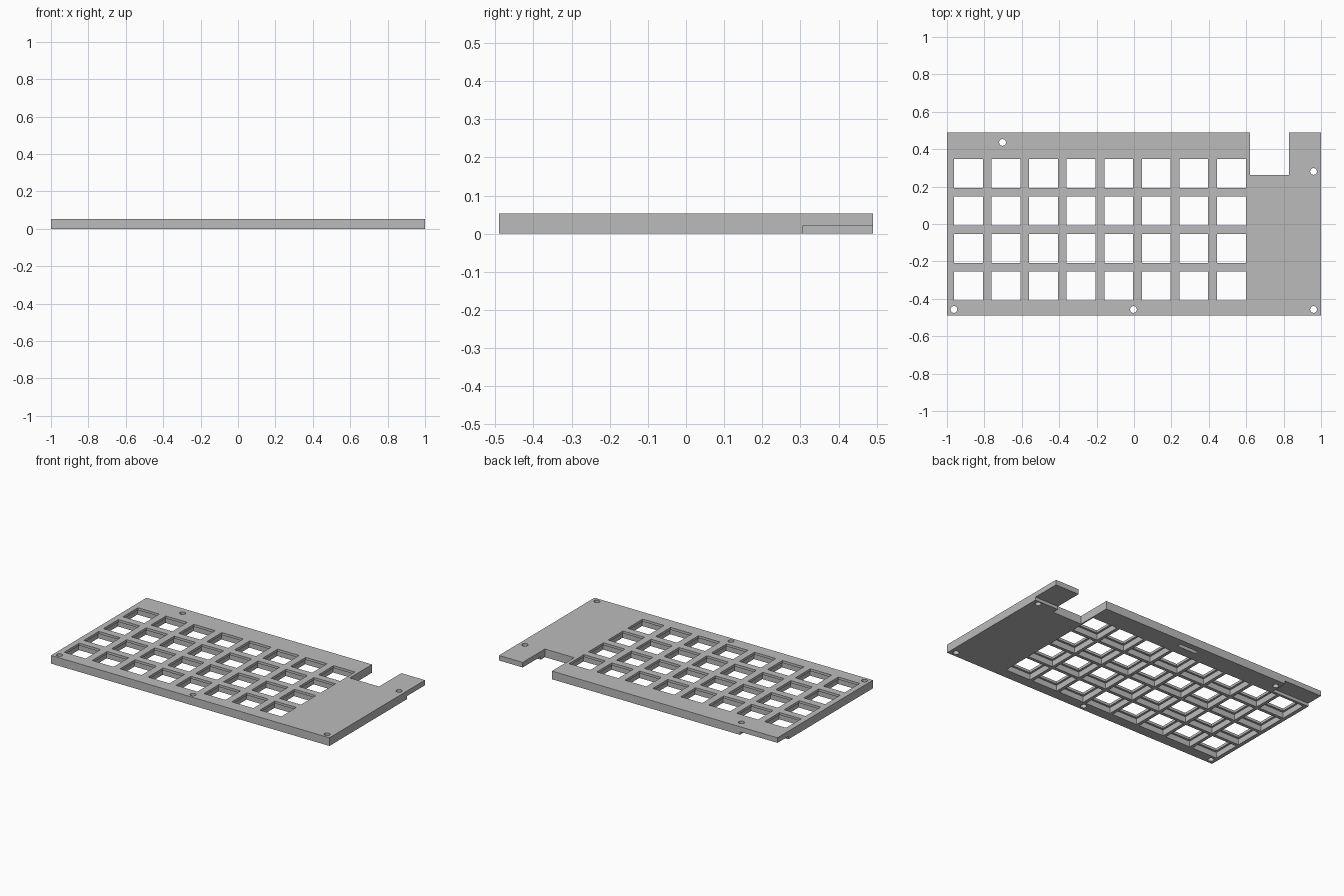
import bpy
import bmesh
from mathutils import Matrix, Vector

cube = bpy.data.objects.get("Cube")
if cube:
    bpy.data.objects.remove(cube, do_unlink=True)

HEIGHT = 0.053
PITCH = 0.2008
HOLE = 0.154      # switch opening
POCKET = 0.18     # wider pocket under each opening
SKIN = 0.016      # plate thickness above the pockets

grey = bpy.data.materials.new("plate_grey")
grey.use_nodes = True
grey.diffuse_color = (0.5, 0.5, 0.5, 1)
grey.node_tree.nodes["Principled BSDF"].inputs["Base Color"].default_value = (0.5, 0.5, 0.5, 1)


def add_box(bm, low, high):
    low, high = Vector(low), Vector(high)
    matrix = Matrix.Translation((low + high) / 2) @ Matrix.Diagonal((*(high - low), 1))
    bmesh.ops.create_cube(bm, size=1, matrix=matrix)


def make_object(name, bm):
    mesh = bpy.data.meshes.new(name)
    bm.to_mesh(mesh)
    bm.free()
    mesh.materials.append(grey)
    obj = bpy.data.objects.new(name, mesh)
    bpy.context.collection.objects.link(obj)
    return obj


def cut(target, bm):
    """Subtract a set of separate solids, then discard the cutter."""
    cutter = make_object("cutter", bm)
    cutter.hide_render = True
    mod = target.modifiers.new("cut", 'BOOLEAN')
    mod.operation = 'DIFFERENCE'
    mod.solver = 'EXACT'
    mod.object = cutter
    bpy.context.view_layer.objects.active = target
    bpy.ops.object.modifier_apply(modifier=mod.name)
    bpy.data.objects.remove(cutter, do_unlink=True)


def add_grid(bm, size, bottom, top):
    half = size / 2
    for col in range(8):
        for row in range(4):
            x, y = -0.885 + col * PITCH, -0.332 + row * PITCH
            add_box(bm, (x - half, y - half, bottom), (x + half, y + half, top))


# Case plate outline with the notch in the back edge
outline = [(-1, -0.49), (1, -0.49), (1, 0.49), (0.83, 0.49),
           (0.83, 0.262), (0.62, 0.262), (0.62, 0.49), (-1, 0.49)]
bm = bmesh.new()
base = bm.faces.new([bm.verts.new((x, y, 0)) for x, y in outline])
top = bmesh.ops.extrude_face_region(bm, geom=[base])
bmesh.ops.translate(bm, vec=(0, 0, HEIGHT),
                    verts=[v for v in top["geom"] if isinstance(v, bmesh.types.BMVert)])
bmesh.ops.recalc_face_normals(bm, faces=bm.faces)
plate = make_object("key_plate", bm)

# Underside pockets, corner reliefs and small back slot
bm = bmesh.new()
add_grid(bm, POCKET, -0.1, HEIGHT - SKIN)
add_box(bm, (0.75, 0.305, -0.1), (1.1, 0.6, 0.02))
add_box(bm, (-1.1, 0.377, -0.1), (-0.73, 0.6, 0.02))
add_box(bm, (-0.11, 0.425, -0.1), (0.03, 0.45, 0.025))
cut(plate, bm)

# Switch openings and screw holes
bm = bmesh.new()
add_grid(bm, HOLE, -0.1, 0.1)
for x, y in [(-0.703, 0.436), (0.96, 0.281), (-0.963, -0.457), (-0.003, -0.457), (0.96, -0.457)]:
    bmesh.ops.create_cone(bm, cap_ends=True, segments=24, radius1=0.018, radius2=0.018,
                          depth=0.3, matrix=Matrix.Translation((x, y, 0)))
cut(plate, bm)
